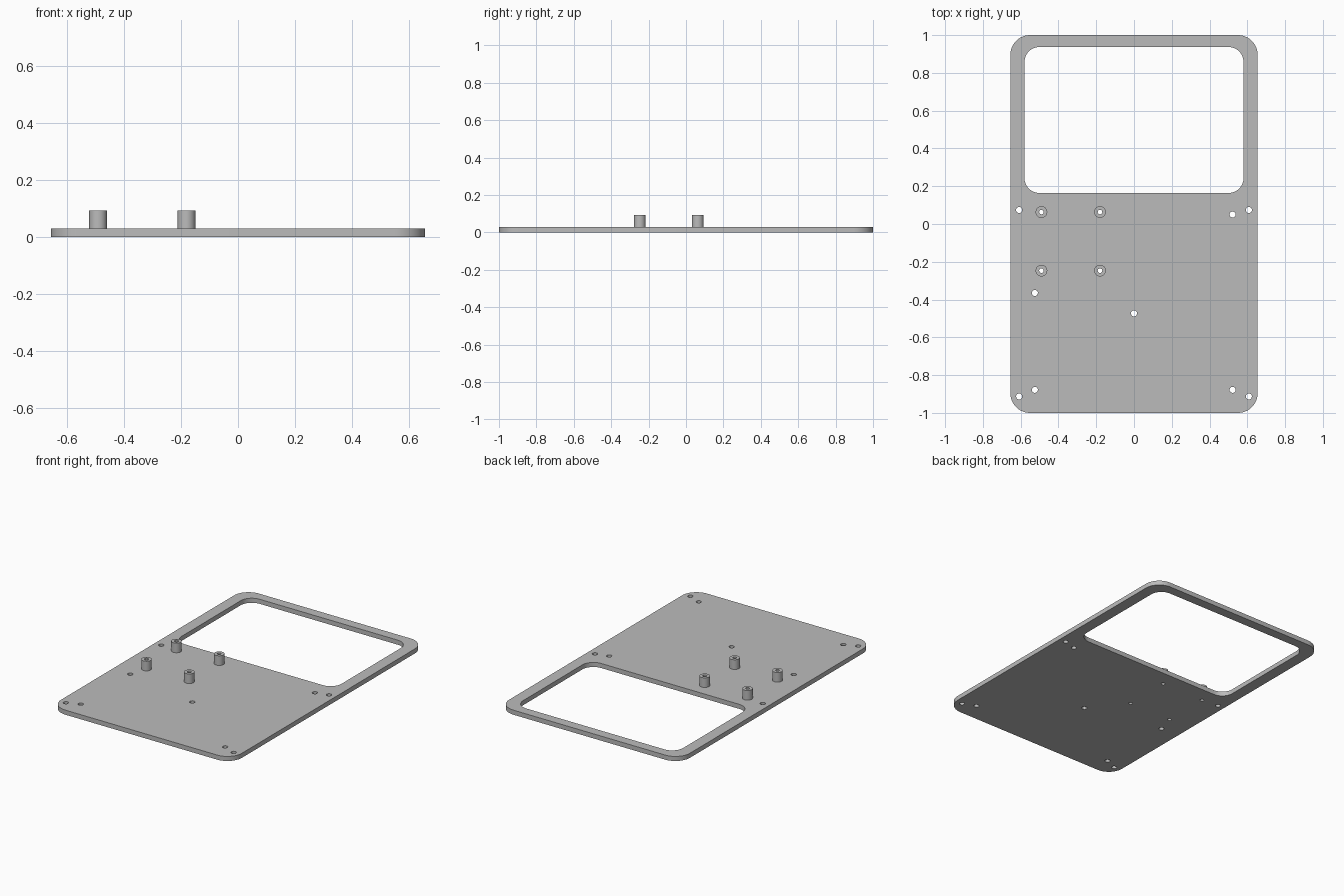
import bpy
import math

PLATE = 0.03      # plate thickness
TOP = 0.093       # top of the standoffs

cube = bpy.data.objects.get("Cube")
if cube:
    bpy.data.objects.remove(cube, do_unlink=True)

grey = bpy.data.materials.new("plain grey")
grey.use_nodes = True
colour = (0.5, 0.5, 0.5, 1)
grey.diffuse_color = colour
grey.node_tree.nodes["Principled BSDF"].inputs["Base Color"].default_value = colour


def circle(x, y, r, n=32):
    return [(x + r * math.cos(2 * math.pi * i / n), y + r * math.sin(2 * math.pi * i / n))
            for i in range(n)]


def rounded_rect(x0, x1, y0, y1, r, steps=12):
    corners = [(x1 - r, y1 - r), (x0 + r, y1 - r), (x0 + r, y0 + r), (x1 - r, y0 + r)]
    return [(cx + r * math.cos(math.pi / 2 * (k + i / steps)),
             cy + r * math.sin(math.pi / 2 * (k + i / steps)))
            for k, (cx, cy) in enumerate(corners) for i in range(steps + 1)]


def extruded(name, loops, z0, z1):
    """Fill the first loop, leave the other loops open, and extrude from z0 to z1."""
    curve = bpy.data.curves.new(name + "_profile", "CURVE")
    curve.dimensions = "2D"
    curve.fill_mode = "BOTH"
    curve.extrude = (z1 - z0) / 2
    for loop in loops:
        spline = curve.splines.new("POLY")
        spline.points.add(len(loop) - 1)
        for point, (x, y) in zip(spline.points, loop):
            point.co = (x, y, 0, 1)
        spline.use_cyclic_u = True
    obj = bpy.data.objects.new(name, curve)
    bpy.context.collection.objects.link(obj)
    obj.location.z = (z0 + z1) / 2
    bpy.ops.object.select_all(action="DESELECT")
    obj.select_set(True)
    bpy.context.view_layer.objects.active = obj
    bpy.ops.object.convert(target="MESH")
    obj = bpy.context.view_layer.objects.active
    obj.data.materials.clear()
    obj.data.materials.append(grey)
    # Weld the caps to the walls and face everything outwards
    bpy.ops.object.mode_set(mode="EDIT")
    bpy.ops.mesh.select_all(action="SELECT")
    bpy.ops.mesh.remove_doubles(threshold=0.0001)
    bpy.ops.mesh.normals_make_consistent(inside=False)
    bpy.ops.object.mode_set(mode="OBJECT")
    bpy.ops.object.shade_smooth_by_angle(angle=math.radians(30))
    return obj


# Hole positions
standoffs = [(x, y) for x in (-0.49, -0.18) for y in (0.063, -0.247)]
corner_holes = [(x, y) for x in (-0.608, 0.608) for y in (0.074, -0.913)]
inner_holes = [(0.522, 0.05), (-0.525, -0.365), (-0.525, -0.878), (0.522, -0.878), (0, -0.473)]

# Face plate with window, screw holes and bores under the standoffs
plate_loops = [rounded_rect(-0.655, 0.655, -1, 1, 0.105),
               rounded_rect(-0.58, 0.58, 0.164, 0.937, 0.08)]
plate_loops += [circle(x, y, 0.016) for x, y in corner_holes + inner_holes]
plate_loops += [circle(x, y, 0.012) for x, y in standoffs]
extruded("face_plate", plate_loops, 0, PLATE)

# Hollow standoffs
for i, (x, y) in enumerate(standoffs, 1):
    extruded(f"standoff_{i}", [circle(x, y, 0.031), circle(x, y, 0.012)], PLATE, TOP)
